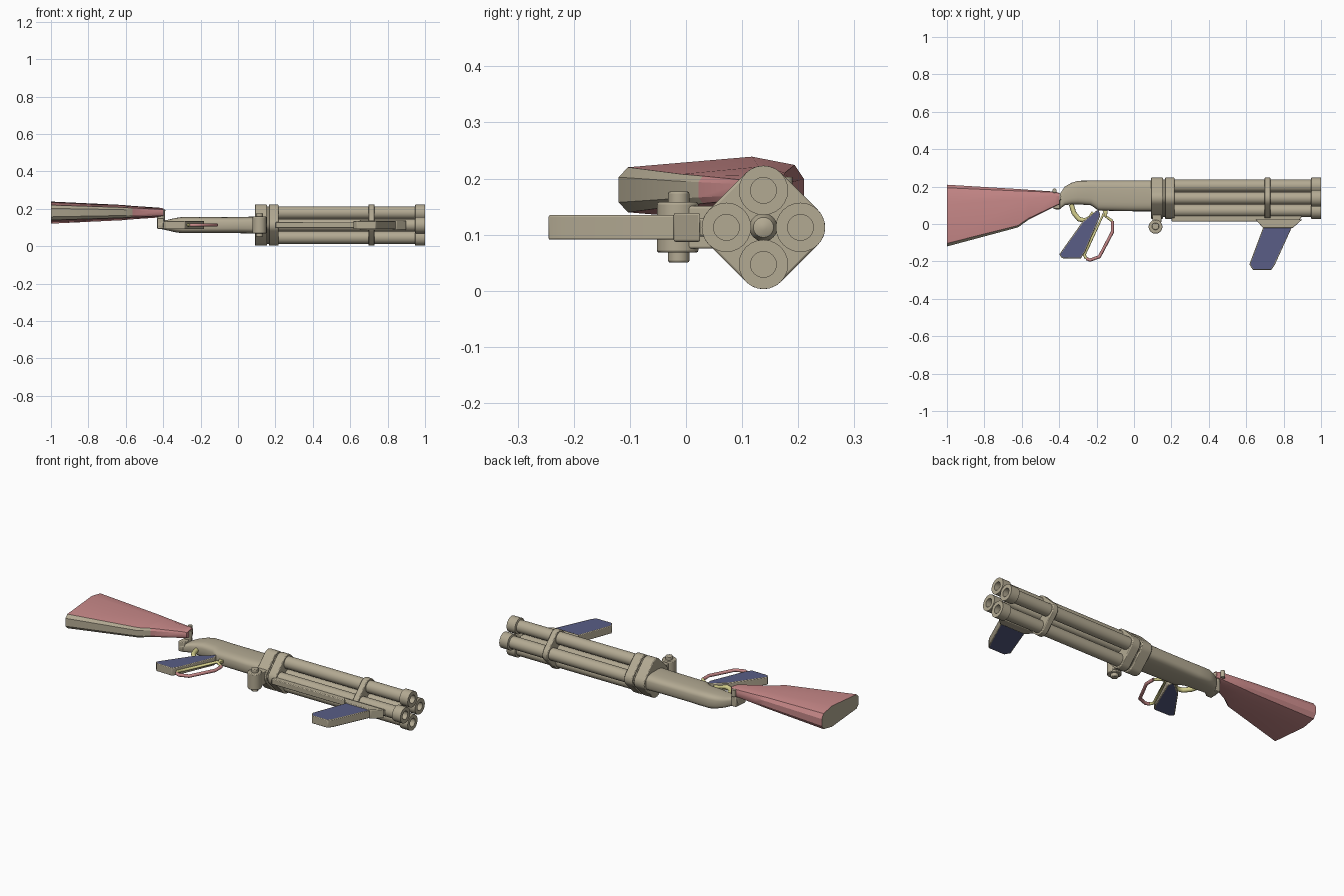
import bpy, bmesh, math
from mathutils import Vector

if "Cube" in bpy.data.objects:
    bpy.data.objects.remove(bpy.data.objects["Cube"])

def mat(name, c):
    m = bpy.data.materials.new(name)
    m.diffuse_color = (*c, 1)
    m.use_nodes = True
    m.node_tree.nodes["Principled BSDF"].inputs["Base Color"].default_value = m.diffuse_color
    return m

TAN = mat("tan metal", (0.45, 0.40, 0.29))
PINK = mat("dusty pink", (0.58, 0.25, 0.25))
BLUE = mat("slate blue", (0.10, 0.11, 0.24))
YELLOW = mat("pale yellow", (0.68, 0.64, 0.27))
CY, CZ, OFF = 0.138, 0.113, 0.066   # barrel cluster axis and spacing

def finish(name, bm, mats, smooth=35, bevel=0):
    bmesh.ops.recalc_face_normals(bm, faces=bm.faces)
    me = bpy.data.meshes.new(name)
    bm.to_mesh(me)
    bm.free()
    ob = bpy.data.objects.new(name, me)
    bpy.context.collection.objects.link(ob)
    for m in mats:
        me.materials.append(m)
    if bevel:
        b = ob.modifiers.new("bevel", 'BEVEL')
        b.width, b.segments, b.limit_method = bevel, 2, 'ANGLE'
    if smooth:
        bpy.ops.object.select_all(action='DESELECT')
        bpy.context.view_layer.objects.active = ob
        ob.select_set(True)
        bpy.ops.object.shade_smooth_by_angle(angle=math.radians(smooth))
    return ob

def loft(rings):
    """Skin between rings of equal length and cap both ends."""
    bm = bmesh.new()
    vs = [[bm.verts.new(p) for p in r] for r in rings]
    n = len(rings[0])
    for a, b in zip(vs, vs[1:]):
        for i in range(n):
            bm.faces.new((a[i], a[(i + 1) % n], b[(i + 1) % n], b[i]))
    bm.faces.new(vs[0])
    bm.faces.new(vs[-1])
    bmesh.ops.recalc_face_normals(bm, faces=bm.faces)
    bm.normal_update()
    return bm

def lathe_x(name, prof, y, z, n=24, m=TAN):
    rings = [[(x, y + r * math.cos(2 * math.pi * i / n), z + r * math.sin(2 * math.pi * i / n))
              for i in range(n)] for x, r in prof]
    return finish(name, loft(rings), [m])

def cyl_z(name, x, y, r, z0, z1, m=TAN, bevel=0.004):
    ring = lambda z: [(x + r * math.cos(math.pi * i / 12), y + r * math.sin(math.pi * i / 12), z)
                      for i in range(24)]
    return finish(name, loft([ring(z0), ring(z1)]), [m], bevel=bevel)

def plate(name, pts, z0, z1, m=TAN, bevel=0.004):
    """Extrude an x-y outline between two heights."""
    return finish(name, loft([[(x, y, z) for x, y in pts] for z in (z0, z1)]), [m], bevel=bevel)

def rod(name, pts, r, m):
    c = bpy.data.curves.new(name, 'CURVE')
    c.dimensions, c.bevel_depth, c.bevel_resolution, c.use_fill_caps = '3D', r, 3, True
    s = c.splines.new('POLY')
    s.points.add(len(pts) - 1)
    for p, q in zip(s.points, pts):
        p.co = (*q, 1)
    c.materials.append(m)
    ob = bpy.data.objects.new(name, c)
    bpy.context.collection.objects.link(ob)

def clamp_block(name, x0, x1, r):
    """Rounded diamond wrapped around the four barrels."""
    def ring(x):
        out = []
        for k in range(4):
            a = k * math.pi / 2
            for j in range(9):
                t = a + (j - 4) * math.pi / 16
                out.append((x, CY + OFF * math.cos(a) + r * math.cos(t),
                            CZ + OFF * math.sin(a) + r * math.sin(t)))
        return out
    finish(name, loft([ring(x0), ring(x1)]), [TAN], bevel=0.004)

# Four hollow barrels with muzzle collars
for k in range(4):
    a = k * math.pi / 2
    lathe_x(f"barrel_{k + 1}", [(0.15, .034), (0.945, .034), (0.948, .044), (1, .044), (1, .023),
                                (0.85, .023)],
            CY + OFF * math.cos(a), CZ + OFF * math.sin(a))
lathe_x("centre_rod", [(0.15, .025), (0.92, .025), (0.935, .018), (0.94, .006)], CY, CZ)

# Clamps around the barrels
clamp_block("rear_clamp", 0.09, 0.155, .044)
clamp_block("clamp_joint", 0.15, 0.17, .034)
clamp_block("barrel_base_clamp", 0.165, 0.216, .044)
clamp_block("front_band", 0.697, 0.73, .044)

# Receiver body, rounded sections along x: x, low y, high y, half width
secs = [(-.43, .08, .135, .018), (-.40, .077, .155, .023), (-.37, .10, .20, .03),
        (-.335, .105, .22, .038), (-.30, .105, .231, .043), (-.23, .10, .232, .043),
        (-.19, .072, .232, .043), (.0, .068, .232, .043), (.095, .068, .232, .046)]
def body_ring(x, lo, hi, w, n=28):
    f = lambda v: math.copysign(abs(v) ** 0.6, v)
    return [(x, (lo + hi) / 2 + (hi - lo) / 2 * f(math.sin(2 * math.pi * i / n)),
             CZ + w * f(math.cos(2 * math.pi * i / n))) for i in range(n)]
finish("receiver", loft([body_ring(*s) for s in secs]), [TAN])

# Stock, offset to one side, tan on the butt and rear underside
SZ = 0.18
half = [(0, .38), (.05, .68), (.72, 1), (.95, .75), (1, .33)]
shape = half + [(v, -w) for v, w in reversed(half)]
bm = loft([[(x, lo + (hi - lo) * v, SZ + w * h) for v, h in shape] for x, lo, hi, w in
           [(-1, -.12, .21, .059), (-.62, -.018, .187, .041), (-.565, .022, .183, .036),
            (-.42, .095, .173, .026), (-.397, .105, .165, .022)]])
for f in bm.faces:
    c = f.calc_center_median()
    if f.normal.x < -.9 or (c.x < -.57 and f.normal.y < -.5):
        f.material_index = 1
finish("stock", bm, [PINK, TAN], smooth=25)

# Stock hinge
rod("stock_hinge_arm", [(-.41, .145, .195), (-.412, .14, .15), (-.412, .125, .10)], .022, TAN)
plate("hinge_plate", [(-.432, .08), (-.395, .08), (-.395, .16), (-.425, .16)], .093, .15)
cyl_z("hinge_pin", -.425, .178, .012, .165, .203, bevel=.002)

# Grips with inset blue side panels
def grip(name, pts):
    bm = loft([[(x, y, z) for x, y in pts] for z in (.091, .135)])
    for f in [f for f in bm.faces if abs(f.normal.z) > .9]:
        bmesh.ops.inset_region(bm, faces=[f], thickness=.006)
        f.material_index = 1
    finish(name, bm, [TAN, BLUE], bevel=.004)
grip("rear_grip", [(-.19, .08), (-.275, .013), (-.40, -.163), (-.385, -.183), (-.285, -.185),
                   (-.262, -.15), (-.18, .045)])
grip("front_grip", [(.692, -.015), (.617, -.215), (.635, -.245), (.735, -.245), (.752, -.22),
                    (.845, -.015)])

# Front grip mount and rail
plate("front_grip_mount", [(.65, .025), (.90, .025), (.848, -.022), (.69, -.022)], .087, .139)
plate("under_rail", [(.2, .014), (.88, .014), (.90, .045), (.2, .045)], .097, .129)

# Rear finger ring and lever loop
rod("trigger_guard", [(-.335, .105, CZ), (-.322, .06, CZ), (-.295, .026, CZ), (-.262, .018, CZ),
                      (-.235, .032, CZ), (-.215, .06, CZ)], .013, YELLOW)
rod("lever_spine", [(-.255, -.185, CZ), (-.266, -.165, CZ), (-.25, -.13, CZ), (-.165, .05, CZ),
                    (-.115, .015, CZ)], .008, YELLOW)
rod("lever_loop", [(-.255, -.185, CZ), (-.235, -.193, CZ), (-.185, -.175, CZ), (-.115, -.042, CZ),
                   (-.115, .015, CZ)], .009, PINK)
plate("trigger", [(-.17, .075), (-.14, .075), (-.145, .04), (-.155, .04)], .105, .121, YELLOW, .002)

# Pivot below the rear clamp
cyl_z("pivot_drum", .115, -.015, .037, .068, .158)
cyl_z("pivot_pin", .115, -.013, .019, .05, .177)
plate("pivot_arm", [(.098, -.015), (.145, -.005), (.15, .10), (.098, .10)], .075, .151)
